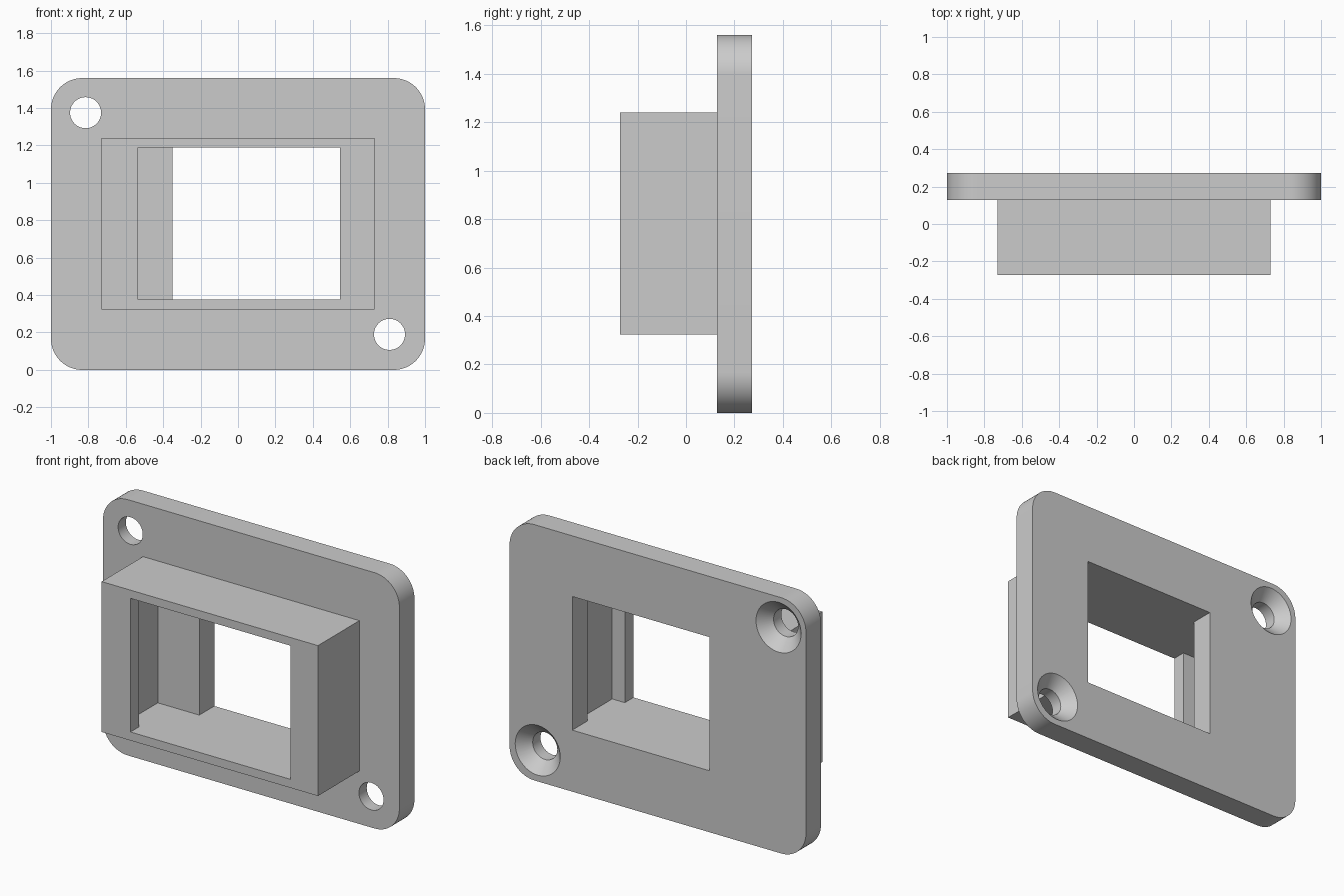
import bpy, bmesh, math
from mathutils import Matrix, Vector

cube = bpy.data.objects.get("Cube")
if cube:
    bpy.data.objects.remove(cube, do_unlink=True)

# Main dimensions
FRONT, FACE, BACK = -0.272, 0.127, 0.272
HEIGHT, CORNER = 1.56, 0.167

grey = bpy.data.materials.new("plain grey")
grey.use_nodes = True
colour = (0.6, 0.6, 0.6, 1)
grey.diffuse_color = colour
grey.node_tree.nodes["Principled BSDF"].inputs["Base Color"].default_value = colour


def prism(name, outline, offset):
    """Extrude a closed outline of 3D points along an offset."""
    bm = bmesh.new()
    face = bm.faces.new([bm.verts.new(p) for p in outline])
    new = bmesh.ops.extrude_face_region(bm, geom=[face])["geom"]
    moved = [v for v in new if isinstance(v, bmesh.types.BMVert)]
    bmesh.ops.translate(bm, verts=moved, vec=offset)
    return finish(name, bm)


def finish(name, bm):
    bmesh.ops.recalc_face_normals(bm, faces=bm.faces)
    mesh = bpy.data.meshes.new(name)
    bm.to_mesh(mesh)
    bm.free()
    mesh.materials.append(grey)
    obj = bpy.data.objects.new(name, mesh)
    bpy.context.collection.objects.link(obj)
    return obj


def combine(target, other, operation):
    """Apply a boolean and discard the helper."""
    mod = target.modifiers.new(operation.lower(), "BOOLEAN")
    mod.operation, mod.object, mod.solver = operation, other, "EXACT"
    bpy.context.view_layer.objects.active = target
    bpy.ops.object.modifier_apply(modifier=mod.name)
    bpy.data.objects.remove(other, do_unlink=True)


# Rounded mounting plate
outline = []
for k, (sx, sz) in enumerate([(1, 1), (-1, 1), (-1, -1), (1, -1)]):
    cx, cz = sx * (1 - CORNER), HEIGHT / 2 + sz * (HEIGHT / 2 - CORNER)
    for i in range(17):
        a = math.pi / 2 * (k + i / 16)
        outline.append((cx + CORNER * math.cos(a), FACE, cz + CORNER * math.sin(a)))
plate = prism("mounting_plate", outline, (0, BACK - FACE, 0))

# Rectangular housing, sunk into the plate so the two join cleanly
low, high, half = 0.323, 1.24, 0.73
box = prism("housing", [(-half, FRONT, low), (half, FRONT, low),
                        (half, FRONT, high), (-half, FRONT, high)],
            (0, 0.2 - FRONT, 0))
combine(plate, box, "UNION")

# Window with a front lip, a wider pocket and an offset rear opening
lip, pocket = FRONT + 0.083, 0.63
left, right, rear_left, rear_right = -0.535, 0.545, -0.35, 0.577
floor, ceiling, over = 0.375, 1.19, 0.1
plan = [(left, FRONT - over), (right, FRONT - over), (right, lip), (pocket, lip),
        (pocket, FACE), (rear_right, FACE), (rear_right, BACK + over),
        (rear_left, BACK + over), (rear_left, FACE), (-pocket, FACE),
        (-pocket, lip), (left, lip)]
window = prism("window_cutter", [(x, y, floor) for x, y in plan],
               (0, 0, ceiling - floor))
combine(plate, window, "DIFFERENCE")

# Countersunk screw holes, each a spun profile of (radius, y)
bore, sink, depth = 0.083, 0.152, 0.07
profile = [(0, FACE - over), (bore, FACE - over), (bore, BACK - depth),
           (sink, BACK), (sink, BACK + over), (0, BACK + over)]
for x, z in [(-0.815, 1.375), (0.81, 0.19)]:
    bm = bmesh.new()
    verts = [bm.verts.new((r, y, 0)) for r, y in profile]
    edges = [bm.edges.new(pair) for pair in zip(verts, verts[1:])]
    bmesh.ops.spin(bm, geom=verts + edges, cent=(0, 0, 0), axis=(0, 1, 0),
                   angle=math.tau, steps=48)
    bmesh.ops.remove_doubles(bm, verts=bm.verts, dist=0.0005)
    bmesh.ops.transform(bm, matrix=Matrix.Translation(Vector((x, 0, z))), verts=bm.verts)
    combine(plate, finish("screw_hole_cutter", bm), "DIFFERENCE")

# Smooth the round parts and keep the edges crisp
plate.name = "mounting_bracket"
bpy.ops.object.select_all(action="DESELECT")
plate.select_set(True)
bpy.context.view_layer.objects.active = plate
bpy.ops.object.shade_smooth_by_angle(angle=math.radians(30))
